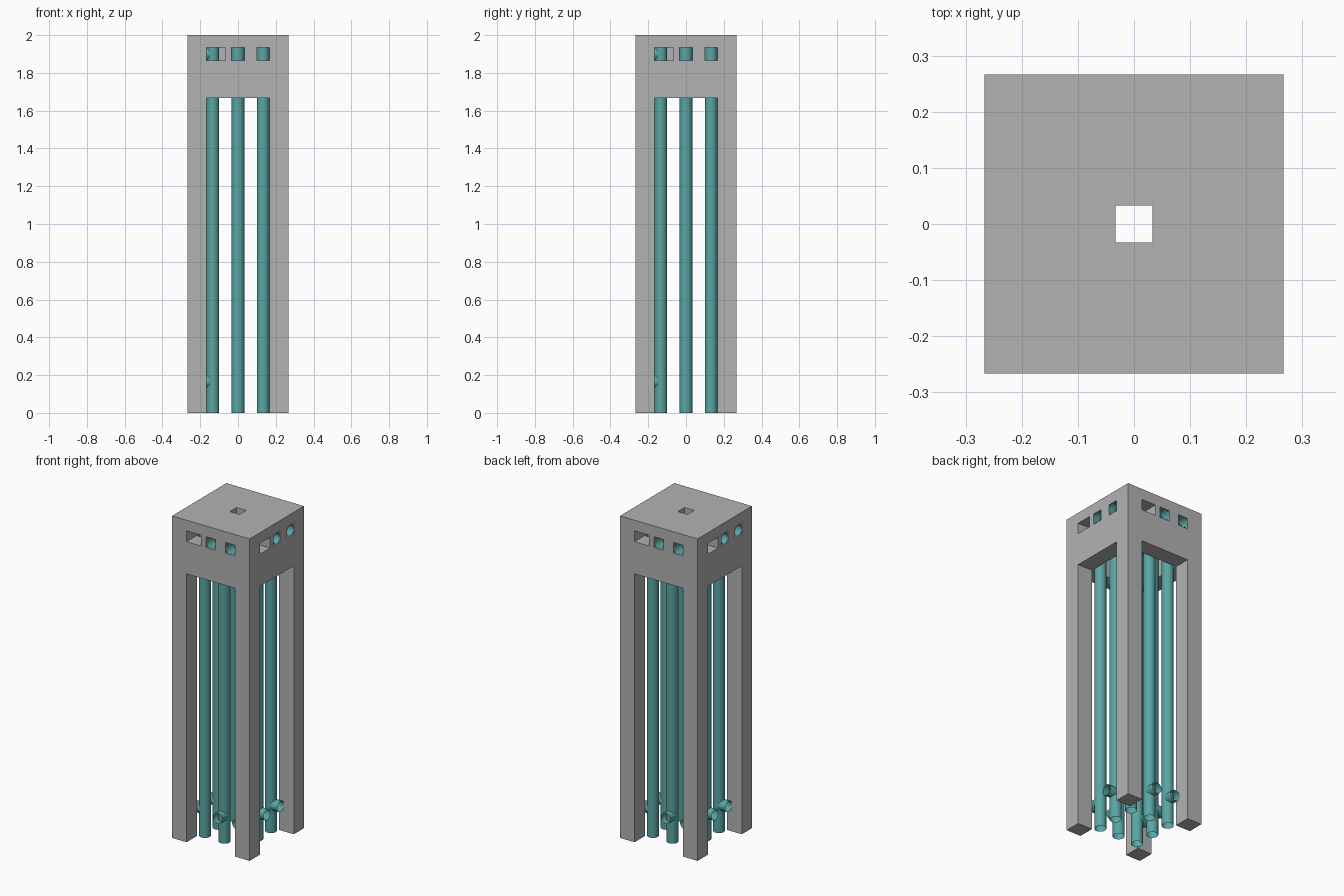
import bpy, math
from mathutils import Matrix, Vector

if "Cube" in bpy.data.objects:
    bpy.data.objects.remove(bpy.data.objects["Cube"])

U = 1 / 15            # design module: tower is 8 x 8 x 30 modules
HALF, INNER, R = 4 * U, 2.5 * U, 0.5 * U
FACE_TURNS = [i * math.pi / 2 for i in range(4)]


def material(name, rgb):
    m = bpy.data.materials.new(name)
    m.diffuse_color = (*rgb, 1)
    m.use_nodes = True
    m.node_tree.nodes["Principled BSDF"].inputs["Base Color"].default_value = m.diffuse_color
    return m


GREY = material("concrete grey", (0.45, 0.45, 0.45))
TEAL = material("pipe teal", (0.10, 0.38, 0.37))


def box(name, lo, hi, turn=0):
    lo, hi = Vector(lo), Vector(hi)
    bpy.ops.mesh.primitive_cube_add(size=1)
    ob = bpy.context.object
    ob.name = name
    ob.data.transform(Matrix.Rotation(turn, 4, 'Z')
                      @ Matrix.Translation((lo + hi) / 2)
                      @ Matrix.Diagonal((*(hi - lo), 1)))
    return ob


def tube(name, a, b, turn=0):
    """Open-ended pipe from a to b, turned about the tower axis."""
    rot = Matrix.Rotation(turn, 4, 'Z')
    a, b = rot @ Vector(a), rot @ Vector(b)
    bpy.ops.mesh.primitive_cylinder_add(vertices=32, radius=R, depth=(b - a).length,
                                        end_fill_type='NOTHING')
    ob = bpy.context.object
    ob.name = name
    ob.location = (a + b) / 2
    ob.rotation_euler = (b - a).to_track_quat('Z', 'Y').to_euler()
    ob.data.materials.append(TEAL)
    bpy.ops.object.shade_smooth_by_angle()
    return ob


# Tower frame: block with cut openings, hollow head, slots and a top hole
frame = box("tower_frame", (-HALF, -HALF, 0), (HALF, HALF, 2))
frame.data.materials.append(GREY)

cutters = [
    box("cut_open_x", (-1, -INNER, -1), (1, INNER, 25 * U)),
    box("cut_open_y", (-INNER, -1, -1), (INNER, 1, 25 * U)),
    box("cut_head", (-INNER, -INNER, 1), (INNER, INNER, 29 * U)),
    box("cut_top_hole", (-R, -R, 1.5), (R, R, 2.5)),
]
# Three slots per side: a wide one, then two pipe outlets
for turn in FACE_TURNS:
    for x0, x1 in ((-2.5, -1), (-0.5, 0.5), (1.5, 2.5)):
        cutters.append(box("cut_slot", (x0 * U, -5 * U, 28 * U),
                           (x1 * U, -2 * U, 29 * U), turn))

for c in cutters:
    mod = frame.modifiers.new("cut", 'BOOLEAN')
    mod.operation, mod.solver, mod.object = 'DIFFERENCE', 'EXACT', c
bpy.context.view_layer.objects.active = frame
for mod in list(frame.modifiers):
    bpy.ops.object.modifier_apply(modifier=mod.name)
for c in cutters:
    bpy.data.objects.remove(c, do_unlink=True)

# Pipes: a middle and a corner pipe per side, each with upper and lower outlets
for turn in FACE_TURNS:
    for label, x in (("middle", 0), ("corner", 2 * U)):
        y = -2 * U
        tube(label + "_pipe", (x, y, 0), (x, y, 29 * U), turn)
        tube(label + "_upper_outlet", (x, y, 28.5 * U), (x, -HALF, 28.5 * U), turn)
        tube(label + "_lower_outlet", (x, y, 2.5 * U), (x, -3 * U, 2.5 * U), turn)
